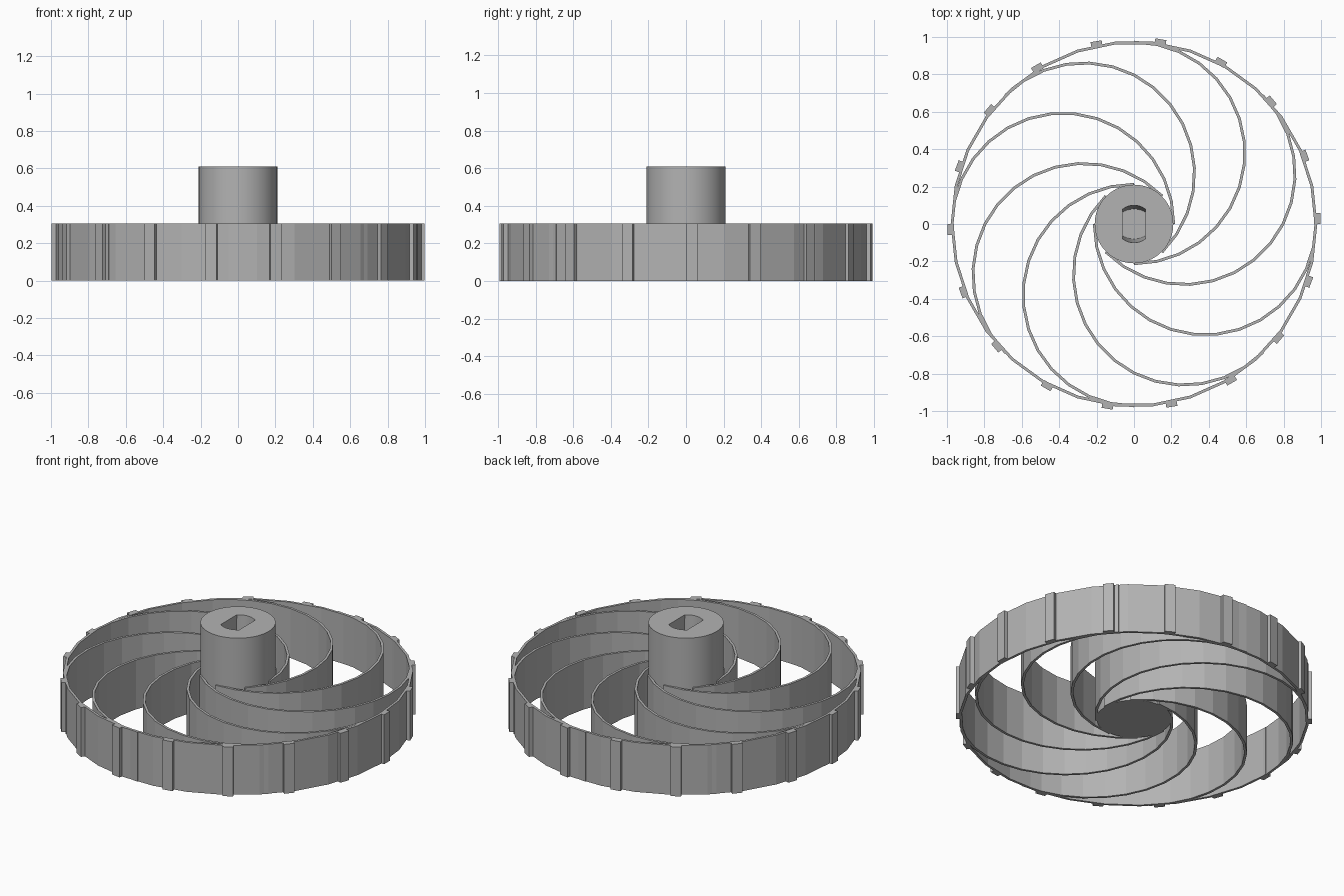
import bpy, bmesh, math
from math import radians, sin, cos, pi
from mathutils import Matrix, Vector

old = bpy.data.objects.get("Cube")
if old:
    bpy.data.objects.remove(old, do_unlink=True)

WALL = 0.015      # thickness of rim and spokes
HEIGHT = 0.305    # height of rim and spokes
RIM_R = 0.98
SPOKE_R, SPOKE_OFFSET = 0.60, 0.38
HUB_R, HUB_TOP = 0.21, 0.61

grey = bpy.data.materials.new("plain grey")
grey.use_nodes = True
colour = (0.45, 0.45, 0.45, 1)
grey.diffuse_color = colour
grey.node_tree.nodes["Principled BSDF"].inputs["Base Color"].default_value = colour


def finish(name, bm):
    bmesh.ops.recalc_face_normals(bm, faces=bm.faces)
    mesh = bpy.data.meshes.new(name)
    bm.to_mesh(mesh)
    bm.free()
    mesh.materials.append(grey)
    obj = bpy.data.objects.new(name, mesh)
    bpy.context.collection.objects.link(obj)
    return obj


def band(name, radius, sweep, steps, matrix=Matrix()):
    """Upright wall following an arc, in straight facets."""
    bm = bmesh.new()
    count = steps if sweep == 360 else steps + 1
    pairs = []
    for i in range(count):
        a = radians(sweep * i / steps)
        pairs.append([bm.verts.new((r * cos(a), r * sin(a), 0)) for r in (radius - WALL, radius)])
    for i in range(steps):
        p, q = pairs[i], pairs[(i + 1) % count]
        bm.faces.new((p[0], p[1], q[1], q[0]))
    top = bmesh.ops.extrude_face_region(bm, geom=bm.faces[:], use_keep_orig=True)["geom"]
    bmesh.ops.translate(bm, vec=(0, 0, HEIGHT), verts=[v for v in top if isinstance(v, bmesh.types.BMVert)])
    bmesh.ops.transform(bm, matrix=matrix, verts=bm.verts)
    return finish(name, bm)


# Rim
band("rim", RIM_R, 360, 30)

# Curved spokes, half circles touching hub and rim
for i in range(8):
    turn = Matrix.Rotation(i * pi / 4, 4, "Z")
    band(f"spoke_{i + 1}", SPOKE_R, 180, 15, turn @ Matrix.Translation((-SPOKE_OFFSET, 0, 0)))

# Tread lugs
for i in range(18):
    bm = bmesh.new()
    bmesh.ops.create_cube(bm, size=1)
    place = (Matrix.Rotation(i * pi / 9, 4, "Z") @ Matrix.Translation((0.98, 0.03, HEIGHT / 2))
             @ Matrix.Diagonal((0.035, 0.06, HEIGHT, 1)))
    bmesh.ops.transform(bm, matrix=place, verts=bm.verts)
    finish(f"tread_lug_{i + 1}", bm)

# Hub
bm = bmesh.new()
bmesh.ops.create_cone(bm, cap_ends=True, segments=96, radius1=HUB_R, radius2=HUB_R, depth=HUB_TOP,
                      matrix=Matrix.Translation((0, 0, HUB_TOP / 2)))
hub = finish("hub", bm)

# Shaft socket: round hole with two flats, tapering downwards
bm = bmesh.new()
half = math.asin(0.0625 / 0.1)
rings = []
for z, taper in ((0.25, 0.8), (HUB_TOP + 0.02, 1.01)):
    ring = []
    for start in (0, pi):
        for k in range(13):
            a = start + half * (1 - k / 6)
            ring.append(bm.verts.new((0.1 * sin(a), 0.1 * cos(a) * taper, z)))
    rings.append(ring)
low, high = rings
bm.faces.new(low)
bm.faces.new(high)
for i in range(len(low)):
    j = (i + 1) % len(low)
    bm.faces.new((low[i], low[j], high[j], high[i]))
cutter = finish("socket_cutter", bm)
cutter.hide_render = True

cut = hub.modifiers.new("socket", "BOOLEAN")
cut.operation = "DIFFERENCE"
cut.solver = "EXACT"
cut.object = cutter
bpy.context.view_layer.objects.active = hub
hub.select_set(True)
bpy.ops.object.modifier_apply(modifier=cut.name)
bpy.data.objects.remove(cutter, do_unlink=True)
bpy.ops.object.shade_smooth_by_angle(angle=radians(30))
